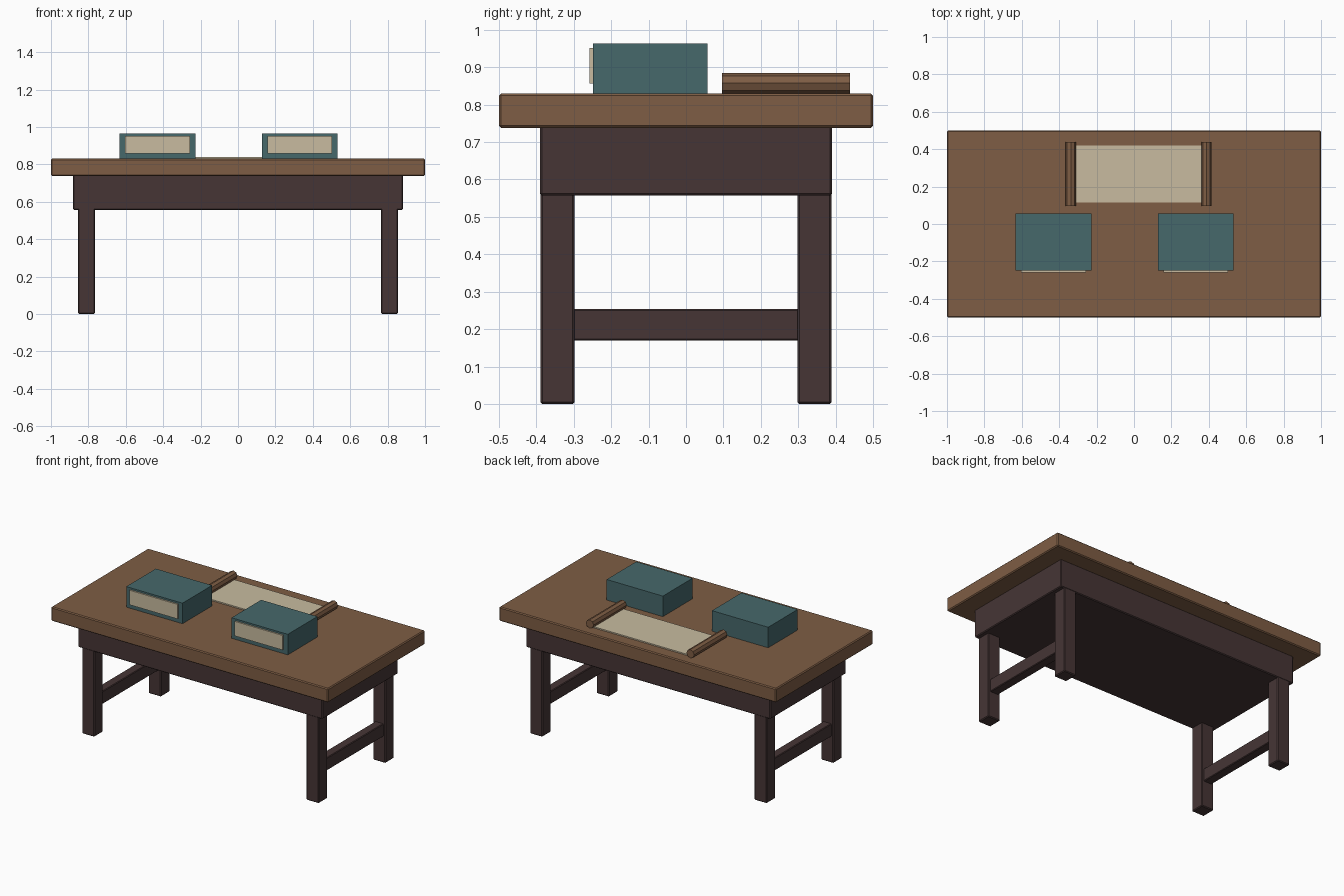
import bpy
import math

cube = bpy.data.objects.get("Cube")
if cube:
    bpy.data.objects.remove(cube, do_unlink=True)


def material(name, color):
    m = bpy.data.materials.new(name)
    m.use_nodes = True
    m.diffuse_color = (*color, 1)
    bsdf = next(n for n in m.node_tree.nodes if n.type == 'BSDF_PRINCIPLED')
    bsdf.inputs["Base Color"].default_value = (*color, 1)
    return m


warm_wood = material("warm wood", (0.21, 0.11, 0.058))
dark_wood = material("dark wood", (0.061, 0.036, 0.036))
teal_cloth = material("teal cloth", (0.061, 0.138, 0.147))
parchment = material("parchment", (0.58, 0.50, 0.35))


def box(name, xs, ys, zs, mat, bevel=0.0):
    """Box spanning the given (low, high) ranges, with optional chamfer."""
    spans = (xs, ys, zs)
    bpy.ops.mesh.primitive_cube_add(size=1, location=[sum(s) / 2 for s in spans])
    ob = bpy.context.object
    ob.name = name
    ob.scale = [s[1] - s[0] for s in spans]
    bpy.ops.object.transform_apply(location=False, rotation=False, scale=True)
    ob.data.materials.append(mat)
    if bevel:
        mod = ob.modifiers.new("chamfer", 'BEVEL')
        mod.width = bevel
        mod.segments = 1
    return ob


# Table top and solid apron
box("table_top", (-1, 1), (-0.5, 0.5), (0.738, 0.83), warm_wood, 0.006)
box("apron", (-0.882, 0.882), (-0.39, 0.39), (0.557, 0.742), dark_wood, 0.005)

# Legs and side stretchers
for side, sx in (("left", 1), ("right", -1)):
    for end, sy in (("front", -1), ("back", 1)):
        box(f"{end}_{side}_leg", sorted((sx * 0.765, sx * 0.855)),
            sorted((sy * 0.298, sy * 0.389)), (0, 0.565), dark_wood, 0.005)
    box(f"{side}_stretcher", sorted((sx * 0.78, sx * 0.84)),
        (-0.305, 0.305), (0.17, 0.254), dark_wood, 0.004)

# Closed books with exposed pages at the front
top = 0.83
for side, cx in (("right", -0.43), ("left", 0.33)):
    box(f"{side}_book", (cx - 0.203, cx + 0.203), (-0.248, 0.057),
        (top, 0.964), teal_cloth)
    box(f"{side}_book_pages", (cx - 0.173, cx + 0.173), (-0.258, -0.248),
        (0.857, 0.952), parchment)

# Open scroll between two octagonal rollers
box("scroll_sheet", (-0.325, 0.375), (0.115, 0.42), (top, 0.838), parchment)
for side, cx in (("right", -0.338), ("left", 0.388)):
    bpy.ops.mesh.primitive_cylinder_add(
        vertices=8, radius=0.0275, depth=0.342,
        location=(cx, 0.267, top + 0.0275), rotation=(math.pi / 2, 0, 0))
    roller = bpy.context.object
    roller.name = f"{side}_scroll_roller"
    roller.data.materials.append(warm_wood)
